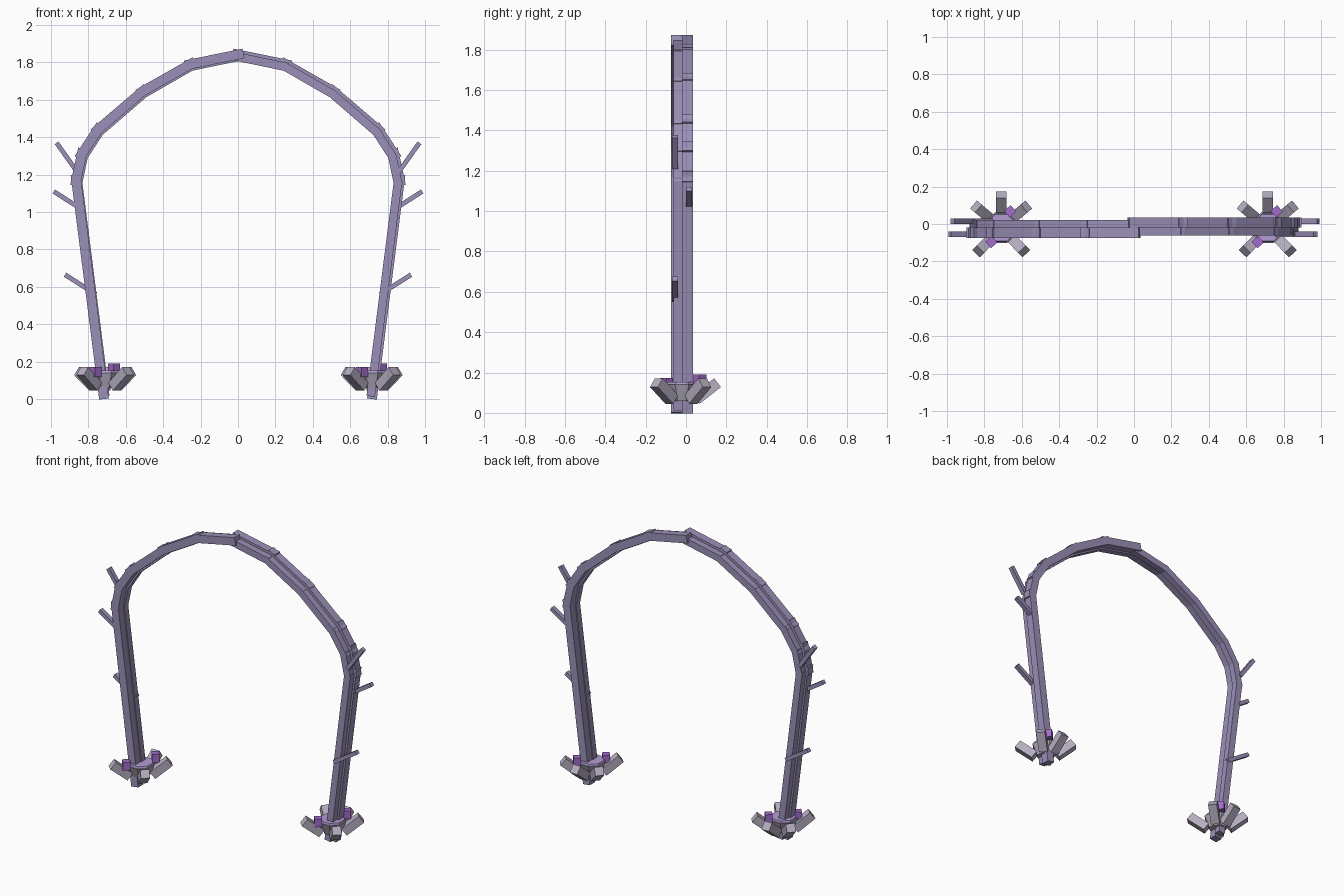
import bpy, bmesh, math
from mathutils import Vector, Matrix

cube = bpy.data.objects.get("Cube")
if cube:
    bpy.data.objects.remove(cube, do_unlink=True)


def material(name, rgb):
    m = bpy.data.materials.new(name)
    m.use_nodes = True
    m.diffuse_color = (*rgb, 1)
    m.node_tree.nodes["Principled BSDF"].inputs["Base Color"].default_value = (*rgb, 1)
    return m


STEM = material("dusty lavender", (0.33, 0.28, 0.48))
PETAL = material("pale grey", (0.46, 0.42, 0.53))
CORE = material("light lilac", (0.45, 0.34, 0.66))
CRYSTAL = material("violet", (0.36, 0.15, 0.60))


def finish(name, bm, mat):
    mesh = bpy.data.meshes.new(name)
    bm.to_mesh(mesh)
    bm.free()
    mesh.materials.append(mat)
    obj = bpy.data.objects.new(name, mesh)
    bpy.context.collection.objects.link(obj)
    return obj


def add_box(bm, center, size, rot=Matrix.Identity(4)):
    bmesh.ops.create_cube(bm, size=1, matrix=Matrix.Translation(center) @ rot @ Matrix.Diagonal((*size, 1)))


def add_beam(bm, p, q, y, depth, thick, extra=0.0):
    # square bar between two points in the x-z plane
    a, b = Vector((p[0], y, p[1])), Vector((q[0], y, q[1]))
    d = b - a
    rot = Matrix.Rotation(-math.atan2(d.z, d.x), 4, 'Y')
    add_box(bm, (a + b) / 2, (d.length + extra, depth, thick), rot)


CY = -0.02  # middle plane of the arch
ARCH = [(0.72, 0.03), (0.865, 1.17), (0.835, 1.31), (0.75, 1.44),
        (0.51, 1.645), (0.255, 1.79), (0.0, 1.842)]
TWIGS = [((0.86, 1.215), (0.97, 1.37), -1), ((0.86, 1.03), (0.985, 1.11), 1),
         ((0.76, 0.56), (0.925, 0.665), -1)]

# Each side is the other one turned half way round
for side, s in (("left", 1), ("right", -1)):
    bm = bmesh.new()
    for p, q in zip(ARCH, ARCH[1:]):
        add_beam(bm, (s * p[0], p[1]), (s * q[0], q[1]), CY + s * 0.027, 0.054, 0.052, 0.06)
    finish(side + "_outer_stem", bm, STEM)

    bm = bmesh.new()
    inner = [(x * 0.988, z - 0.013 if z > 0.1 else z) for x, z in ARCH]
    for p, q in zip(inner, inner[1:]):
        add_beam(bm, (s * p[0], p[1]), (s * q[0], q[1]), CY - s * 0.021, 0.043, 0.045, 0.03)
    finish(side + "_inner_stem", bm, STEM)

    bm = bmesh.new()
    for p, q, k in TWIGS:
        add_beam(bm, (s * p[0], p[1]), (s * q[0], q[1]), CY + s * k * 0.035, 0.03, 0.025)
    finish(side + "_twigs", bm, STEM)

# Flower at the foot of each leg
for side, cx in (("left", 0.715), ("right", -0.71)):
    bm = bmesh.new()
    for angle in (90, 40, 140, -46, -134):
        turn = Matrix.Rotation(math.radians(angle), 4, 'Z')
        pos = turn @ Vector((0.123, 0, 0)) + Vector((cx, CY, 0.108))
        add_box(bm, pos, (0.135, 0.056, 0.055), turn @ Matrix.Rotation(math.radians(-38), 4, 'Y'))
    finish(side + "_petals", bm, PETAL)

    for name, mat, r1, r2, z0, z1 in (("hub", PETAL, 0.055, 0.088, 0.06, 0.14),
                                      ("core", CORE, 0.082, 0.078, 0.139, 0.152)):
        bm = bmesh.new()
        place = Matrix.Translation((cx, CY, (z0 + z1) / 2)) @ Matrix.Rotation(math.pi / 8, 4, 'Z')
        bmesh.ops.create_cone(bm, cap_ends=True, segments=8, radius1=r1, radius2=r2,
                              depth=z1 - z0, matrix=place)
        finish(side + "_flower_" + name, bm, mat)

    bm = bmesh.new()
    for dx, y, z in ((0.048, 0.068, 0.163), (-0.053, -0.097, 0.145)):
        add_box(bm, Vector((cx + dx, y, z)), (0.046, 0.046, 0.055), Matrix.Rotation(math.radians(40), 4, 'Z'))
    finish(side + "_crystals", bm, CRYSTAL)
